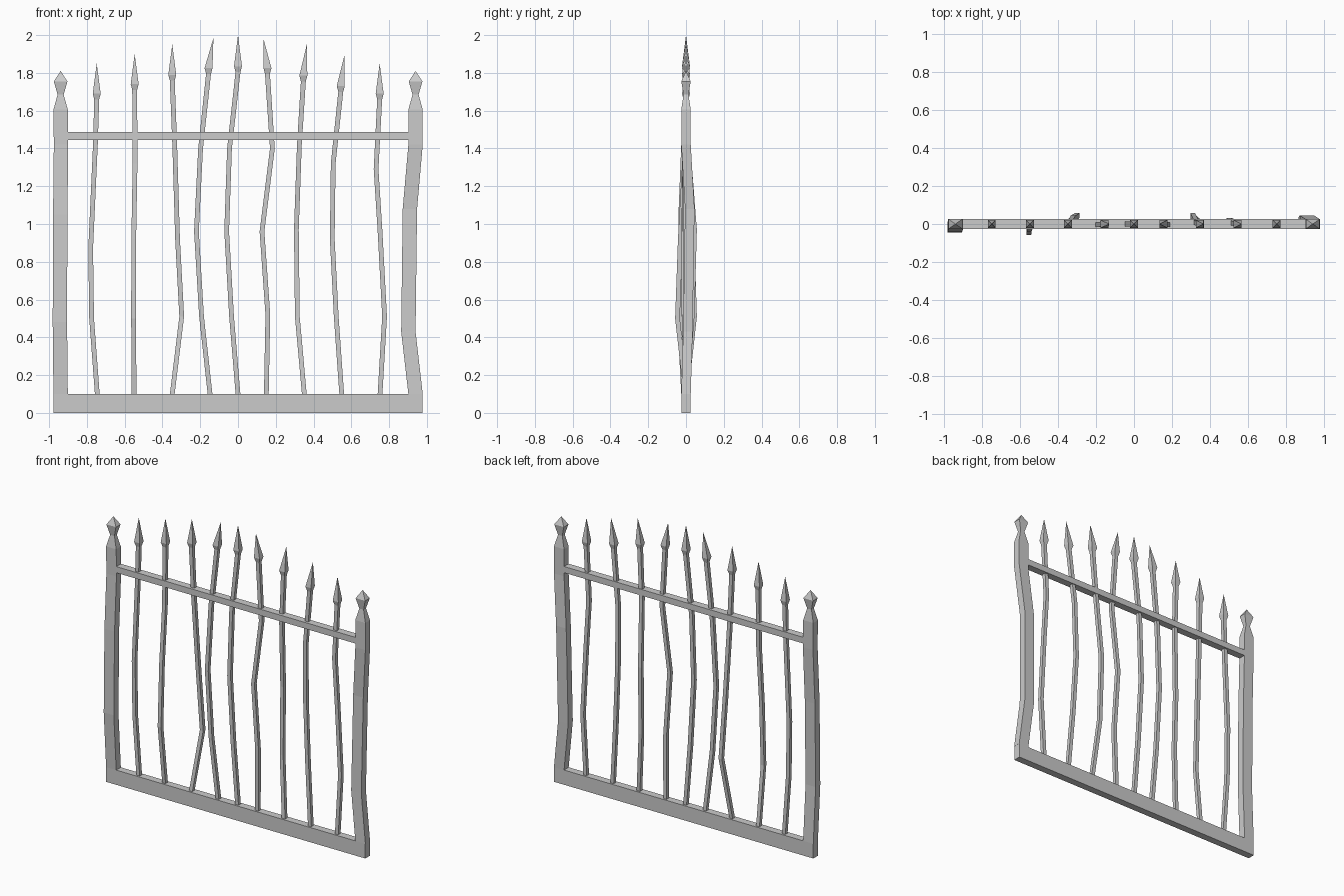
import bpy, bmesh


def loft(name, rings):
    """Rectangular rings (x, y, z, half width, half depth); a zero width makes a point."""
    bm = bmesh.new()
    prev = None
    for x, y, z, w, d in rings:
        if w == 0:
            tip = bm.verts.new((x, y, z))
            for i in range(4):
                bm.faces.new((prev[i], prev[(i + 1) % 4], tip))
            break
        ring = [bm.verts.new((x + a * w, y + b * d, z))
                for a, b in ((-1, -1), (1, -1), (1, 1), (-1, 1))]
        if prev:
            for i in range(4):
                j = (i + 1) % 4
                bm.faces.new((prev[i], prev[j], ring[j], ring[i]))
        else:
            bm.faces.new(ring[::-1])
        prev = ring
    else:
        bm.faces.new(prev)
    bmesh.ops.recalc_face_normals(bm, faces=bm.faces[:])
    me = bpy.data.meshes.new(name)
    bm.to_mesh(me)
    bm.free()
    ob = bpy.data.objects.new(name, me)
    bpy.context.collection.objects.link(ob)
    return ob


# Straight rails
loft("bottom_rail", [(0, 0, z, 0.977, 0.025) for z in (0, 0.1)])
loft("top_rail", [(0, 0, z, 0.91, 0.025) for z in (1.445, 1.487)])

# Bent posts with diamond finials
posts = {
    "left_post": (-0.939, [(-0.939, 0, 0.1), (-0.943, -0.02, 0.48), (-0.941, -0.015, 1.05), (-0.937, 0, 1.42)]),
    "right_post": (0.94, [(0.94, 0, 0.1), (0.902, 0.01, 0.43), (0.91, 0.02, 1.08), (0.94, 0, 1.42)]),
}
for name, (cx, path) in posts.items():
    rings = [(x, y, z, 0.038, 0.025) for x, y, z in path]
    rings += [(cx, 0, 1.605, 0.038, 0.025), (cx, 0, 1.685, 0.016, 0.013),
              (cx, 0, 1.755, 0.036, 0.025), (cx, 0, 1.81, 0, 0)]
    loft(name, rings)

# Bent bars: path points, then spearhead base and tip as (x, z)
bars = [
    ([(-.745, 0, .1), (-.775, 0, .5), (-.78, 0, .87), (-.755, 0, 1.42)], (-.748, 1.69), (-.748, 1.85)),
    ([(-.55, 0, .1), (-.553, -.045, .5), (-.552, -.03, .92), (-.545, -.008, 1.32)], (-.547, 1.74), (-.547, 1.90)),
    ([(-.348, 0, .1), (-.298, .045, .51), (-.32, .032, .92), (-.335, .005, 1.42)], (-.348, 1.79), (-.348, 1.95)),
    ([(-.148, 0, .1), (-.193, -.01, .51), (-.22, -.012, .96), (-.198, -.005, 1.4)], (-.156, 1.825), (-.13, 1.985)),
    ([(0, 0, .1), (-.034, 0, .51), (-.06, 0, .96), (-.045, 0, 1.4)], (0, 1.835), (0, 2.0)),
    ([(.15, 0, .1), (.158, -.01, .52), (.127, -.01, .96), (.182, -.005, 1.4)], (.156, 1.825), (.135, 1.98)),
    ([(.351, 0, .1), (.314, .032, .51), (.309, .045, .97), (.325, .01, 1.42)], (.346, 1.785), (.364, 1.95)),
    ([(.549, 0, .1), (.52, .012, .51), (.499, .02, .92), (.504, .01, 1.32)], (.544, 1.73), (.565, 1.90)),
    ([(.752, 0, .1), (.776, 0, .51), (.752, 0, .96), (.731, 0, 1.29)], (.75, 1.69), (.75, 1.85)),
]
for n, (path, (hx, hz), (tx, tz)) in enumerate(bars, 1):
    rings = [(x, y, z, 0.0125, 0.0125) for x, y, z in path]
    rings += [(hx, 0, hz - 0.03, 0.013, 0.013), (hx, 0, hz, 0.021, 0.021), (tx, 0, tz, 0, 0)]
    loft(f"bar_{n}", rings)
